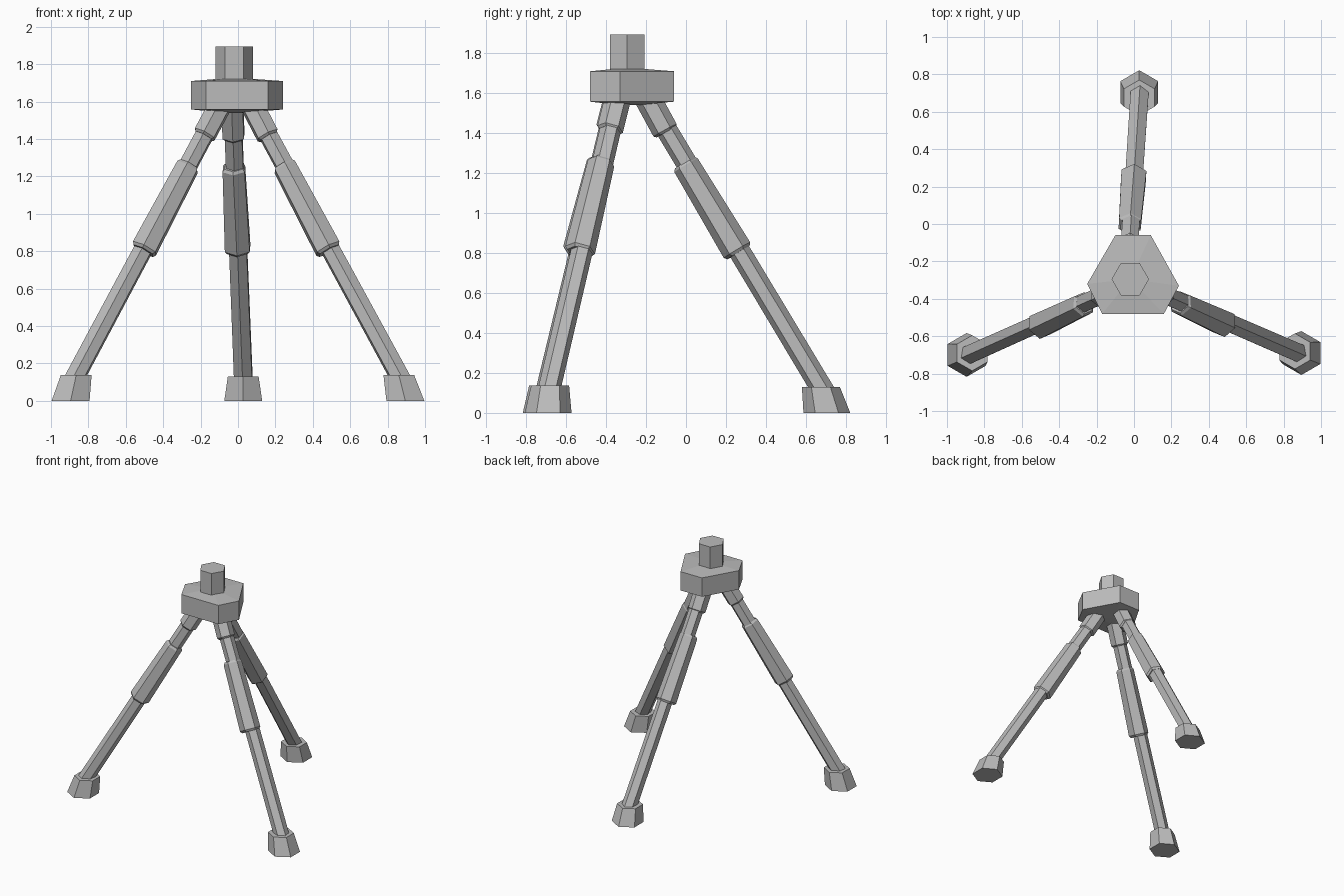
import bpy, bmesh, math
from mathutils import Vector

cube = bpy.data.objects.get("Cube")
if cube:
    bpy.data.objects.remove(cube)

grey = bpy.data.materials.new("plain grey")
grey.use_nodes = True
grey.diffuse_color = (0.5, 0.5, 0.5, 1)
grey.node_tree.nodes["Principled BSDF"].inputs["Base Color"].default_value = grey.diffuse_color


def loft(name, rings):
    """Flat-shaded closed skin through rings of equal size."""
    bm = bmesh.new()
    loops = [[bm.verts.new(p) for p in ring] for ring in rings]
    for a, b in zip(loops, loops[1:]):
        for i in range(len(a)):
            j = (i + 1) % len(a)
            bm.faces.new((a[i], a[j], b[j], b[i]))
    bm.faces.new(loops[0])
    bm.faces.new(loops[-1])
    bmesh.ops.recalc_face_normals(bm, faces=bm.faces)
    mesh = bpy.data.meshes.new(name)
    bm.to_mesh(mesh)
    bm.free()
    mesh.materials.append(grey)
    obj = bpy.data.objects.new(name, mesh)
    bpy.context.collection.objects.link(obj)
    return obj


def hexagon(centre, radius, u, v):
    angles = [math.radians(60 * i) for i in range(6)]
    return [centre + radius * (u * math.cos(a) + v * math.sin(a)) for a in angles]


X, Y = Vector((1, 0, 0)), Vector((0, 1, 0))


def tube(name, a, b, r1, r2, outward, lip=0.0):
    """Six-sided rod from a to b with a corner facing outward; lip chamfers the ends."""
    axis = (b - a).normalized()
    v = axis.cross(outward).normalized()
    u = v.cross(axis)
    stations = [(a, r1), (b, r2)]
    if lip:
        stations = [(a - axis * lip, r1 - 0.012)] + stations + [(b + axis * lip, r2 - 0.012)]
    loft(name, [hexagon(c, r, u, v) for c, r in stations])


# Head: a triangle with cut corners, slightly domed above and below
outline = [(-0.10, -0.06), (0.09, -0.06), (0.24, -0.33),
           (0.16, -0.48), (-0.17, -0.48), (-0.25, -0.32)]
mid = Vector((-0.02, -0.295))


def head_ring(z, scale):
    return [(mid + (Vector(p) - mid) * scale).to_3d() + Vector((0, 0, z)) for p in outline]


loft("head", [head_ring(1.54, 0.2), head_ring(1.558, 1), head_ring(1.71, 1), head_ring(1.722, 0.35)])

# Mounting post
post = mid.to_3d()
loft("post", [hexagon(post + Vector((0, 0, z)), 0.1, X, Y) for z in (1.70, 1.895)])

# Legs: foot base, foot top, sleeve bottom, sleeve top, collar bottom, collar top
legs = {
    "left": [(0.895, -0.69, 0), (0.86, -0.68, 0.137), (0.48, -0.53, 0.815),
             (0.25, -0.425, 1.25), (0.158, -0.38, 1.42), (0.075, -0.34, 1.58)],
    "right": [(-0.895, -0.70, 0), (-0.865, -0.69, 0.138), (-0.50, -0.54, 0.815),
              (-0.27, -0.43, 1.25), (-0.178, -0.385, 1.425), (-0.095, -0.345, 1.58)],
    "back": [(0.028, 0.705, 0), (0.028, 0.675, 0.13), (-0.002, 0.255, 0.815),
             (-0.022, 0.0, 1.24), (-0.024, -0.105, 1.415), (-0.03, -0.195, 1.58)],
}
for side, points in legs.items():
    base, ankle, low, high, neck, top = [Vector(p) for p in points]
    outward = Vector((base.x - top.x, base.y - top.y, 0)).normalized()
    loft(side + "_foot", [hexagon(base, 0.117, Y, -X), hexagon(ankle, 0.095, Y, -X)])
    tube(side + "_rod", ankle - (top - ankle) * 0.03, top, 0.056, 0.053, outward)
    tube(side + "_sleeve", low, high, 0.077, 0.068, outward, 0.015)
    tube(side + "_collar", neck, top, 0.066, 0.066, outward, 0.012)
